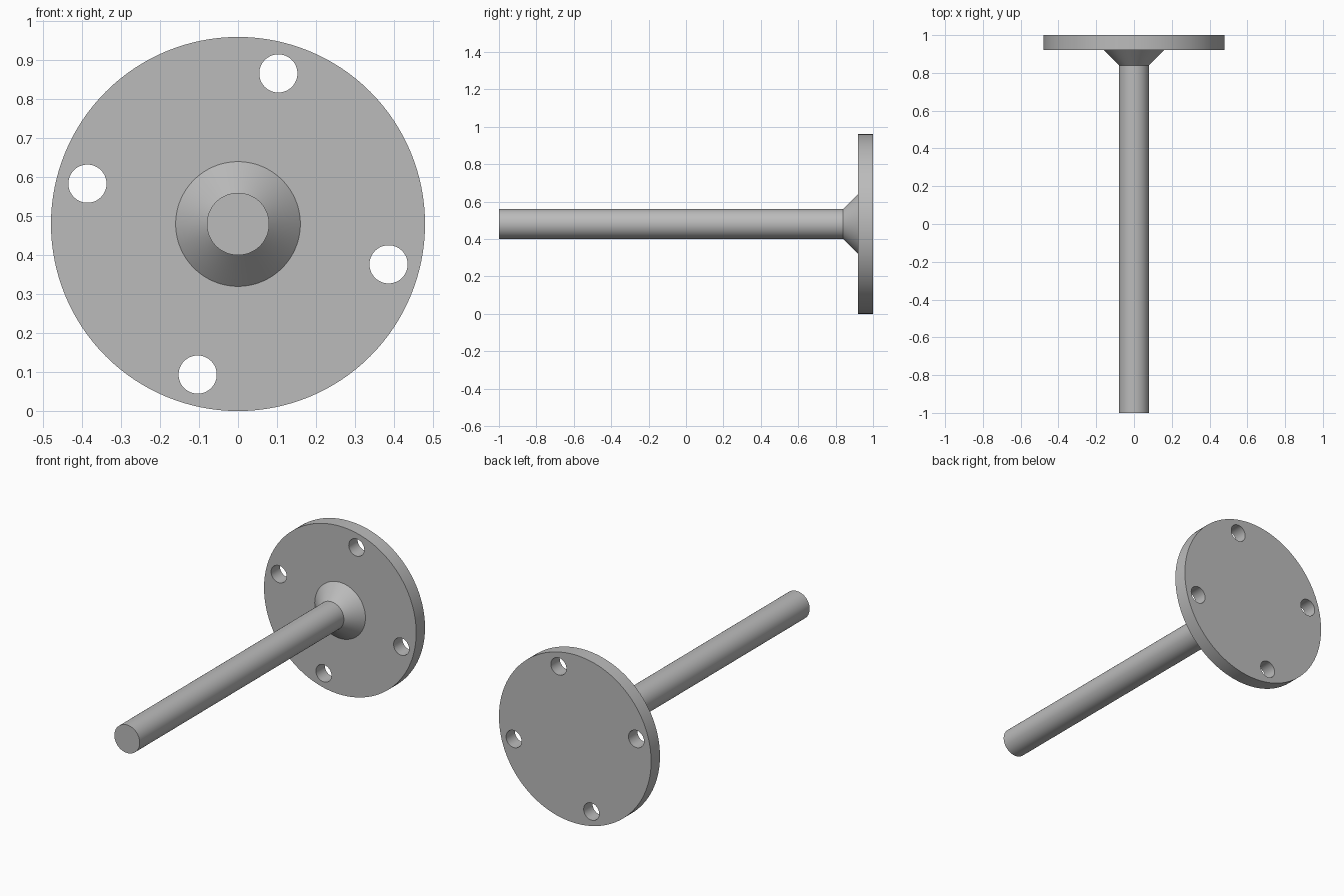
import bpy
import bmesh
from math import radians, sin, cos, pi
from mathutils import Vector

cube = bpy.data.objects.get("Cube")
if cube:
    bpy.data.objects.remove(cube, do_unlink=True)

AXIS_Z = 0.48          # height of the shaft axis
FLANGE_R = 0.48
SHAFT_R = 0.08
COLLAR_R = 0.16
COLLAR_Y, FLANGE_Y, BACK_Y = 0.84, 0.92, 1.0
BOLT_CIRCLE, HOLE_R = 0.4, 0.049

steel = bpy.data.materials.new("grey_steel")
steel.use_nodes = True
grey = (0.5, 0.5, 0.5, 1)
steel.diffuse_color = grey
steel.node_tree.nodes["Principled BSDF"].inputs["Base Color"].default_value = grey


def add_object(name, bm):
    bmesh.ops.recalc_face_normals(bm, faces=bm.faces)
    mesh = bpy.data.meshes.new(name)
    bm.to_mesh(mesh)
    bm.free()
    mesh.materials.append(steel)
    obj = bpy.data.objects.new(name, mesh)
    bpy.context.collection.objects.link(obj)
    return obj


def add_turned(bm, profile, centre, segments):
    """Add a closed solid of (radius, y) rings about an axis along y."""
    rings = []
    for radius, y in profile:
        rings.append([bm.verts.new(centre + Vector((
            radius * cos(2 * pi * i / segments), y,
            radius * sin(2 * pi * i / segments)))) for i in range(segments)])
    for a, b in zip(rings, rings[1:]):
        for i in range(segments):
            j = (i + 1) % segments
            bm.faces.new((a[i], a[j], b[j], b[i]))
    bm.faces.new(rings[0])
    bm.faces.new(rings[-1])


# Shaft, conical collar and flange turned as one solid
body = bmesh.new()
add_turned(body, [(SHAFT_R, -1), (SHAFT_R, COLLAR_Y), (COLLAR_R, FLANGE_Y),
                  (FLANGE_R, FLANGE_Y), (FLANGE_R, BACK_Y)],
           Vector((0, 0, AXIS_Z)), 128)
flanged_shaft = add_object("flanged_shaft", body)

# Four bolt hole cutters, evenly spaced on the bolt circle
drills = bmesh.new()
for k in range(4):
    angle = radians(75 + 90 * k)
    centre = Vector((BOLT_CIRCLE * cos(angle), 0, AXIS_Z + BOLT_CIRCLE * sin(angle)))
    add_turned(drills, [(HOLE_R, FLANGE_Y - 0.05), (HOLE_R, BACK_Y + 0.05)], centre, 48)
cutter = add_object("bolt_hole_cutter", drills)
cutter.hide_render = True

# Drill the flange
cut = flanged_shaft.modifiers.new("bolt_holes", "BOOLEAN")
cut.operation = "DIFFERENCE"
cut.solver = "EXACT"
cut.object = cutter
bpy.ops.object.select_all(action="DESELECT")
flanged_shaft.select_set(True)
bpy.context.view_layer.objects.active = flanged_shaft
bpy.ops.object.modifier_apply(modifier=cut.name)
bpy.data.objects.remove(cutter, do_unlink=True)

# Smooth round walls with crisp rims
bpy.ops.object.shade_smooth_by_angle(angle=radians(30))
